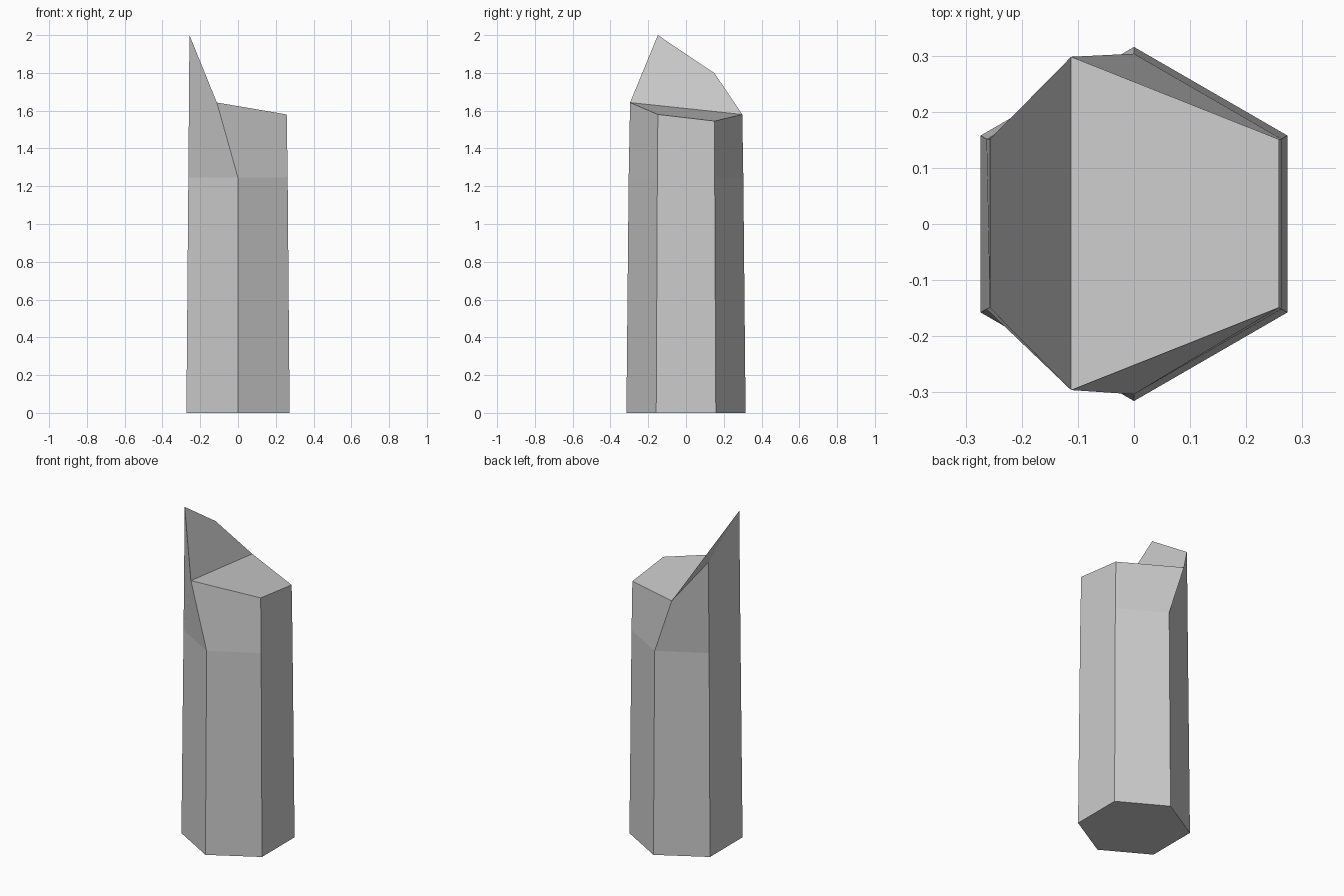
import bpy, bmesh
from math import radians, sin, cos

if "Cube" in bpy.data.objects:
    bpy.data.objects.remove(bpy.data.objects["Cube"])

bm = bmesh.new()


def hex_ring(radius, z):
    """Hexagon starting at the front-left corner, running anticlockwise."""
    return [bm.verts.new((radius * cos(radians(a)), radius * sin(radians(a)), z))
            for a in range(210, 570, 60)]


# Tapered hexagonal shaft
base = hex_ring(0.3155, 0)
shoulder = hex_ring(0.3035, 1.245)

# Snapped, slanted tip: front-left corner first, same order as the rings
tip = [bm.verts.new(p) for p in (
    (-0.257, -0.149, 2.0), (-0.112, -0.296, 1.643), (0.258, -0.149, 1.58),
    (0.258, 0.151, 1.545), (-0.112, 0.298, 1.58), (-0.257, 0.151, 1.798))]

# Side walls
for lower, upper in ((base, shoulder), (shoulder, tip)):
    for i in range(6):
        j = (i + 1) % 6
        bm.faces.new((lower[i], lower[j], upper[j], upper[i]))

# Base cap and the two broken facets
bm.faces.new(base[::-1])
bm.faces.new(tip[1:5])
bm.faces.new((tip[0], tip[1], tip[4], tip[5]))
bmesh.ops.recalc_face_normals(bm, faces=bm.faces)

mesh = bpy.data.meshes.new("crystal_column")
bm.to_mesh(mesh)
bm.free()
bpy.context.collection.objects.link(bpy.data.objects.new("crystal_column", mesh))
